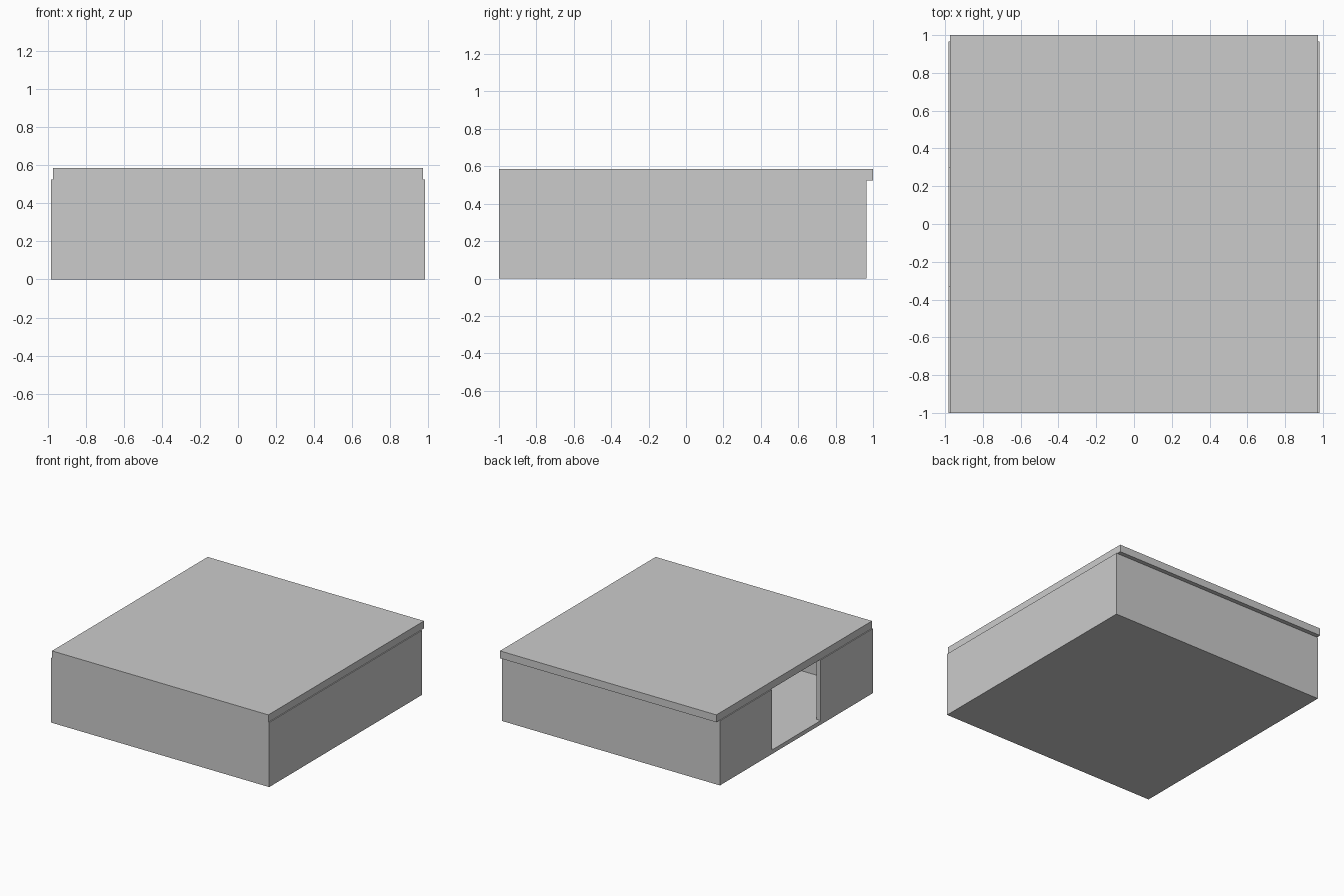
import bpy

if "Cube" in bpy.data.objects:
    bpy.data.objects.remove(bpy.data.objects["Cube"])


def box(name, x, y, z):
    """Axis-aligned block from (min, max) ranges."""
    bpy.ops.mesh.primitive_cube_add(
        size=1, location=[(r[0] + r[1]) / 2 for r in (x, y, z)])
    ob = bpy.context.object
    ob.name = name
    ob.scale = [r[1] - r[0] for r in (x, y, z)]
    bpy.ops.object.transform_apply(location=False, rotation=False, scale=True)
    return ob


HALF_W = 0.981                # outer half width of the walls
FRONT, BACK = -1.0, 0.965     # outer faces of the walls
T = 0.04                      # wall thickness
FLOOR, TOP, ROOF = 0.033, 0.525, 0.585
DOOR = (-0.33, 0.298)         # doorway in the left wall
INNER = HALF_W - T
WALL_Z = (FLOOR, TOP)

# Floor slab
box("floor", (-HALF_W, HALF_W), (FRONT, BACK), (0, FLOOR))

# Front and back walls span the full width
box("front_wall", (-HALF_W, HALF_W), (FRONT, FRONT + T), WALL_Z)
box("back_wall", (-HALF_W, HALF_W), (BACK - T, BACK), WALL_Z)

# Right wall is solid, left wall is split by a full-height doorway
box("right_wall", (INNER, HALF_W), (FRONT + T, BACK - T), WALL_Z)
box("left_wall_front", (-HALF_W, -INNER), (FRONT + T, DOOR[0]), WALL_Z)
box("left_wall_back", (-HALF_W, -INNER), (DOOR[1], BACK - T), WALL_Z)

# Flat roof: slightly narrower than the walls, overhanging at the back
box("roof", (-0.973, 0.973), (FRONT, 1.0), (TOP, ROOF))
